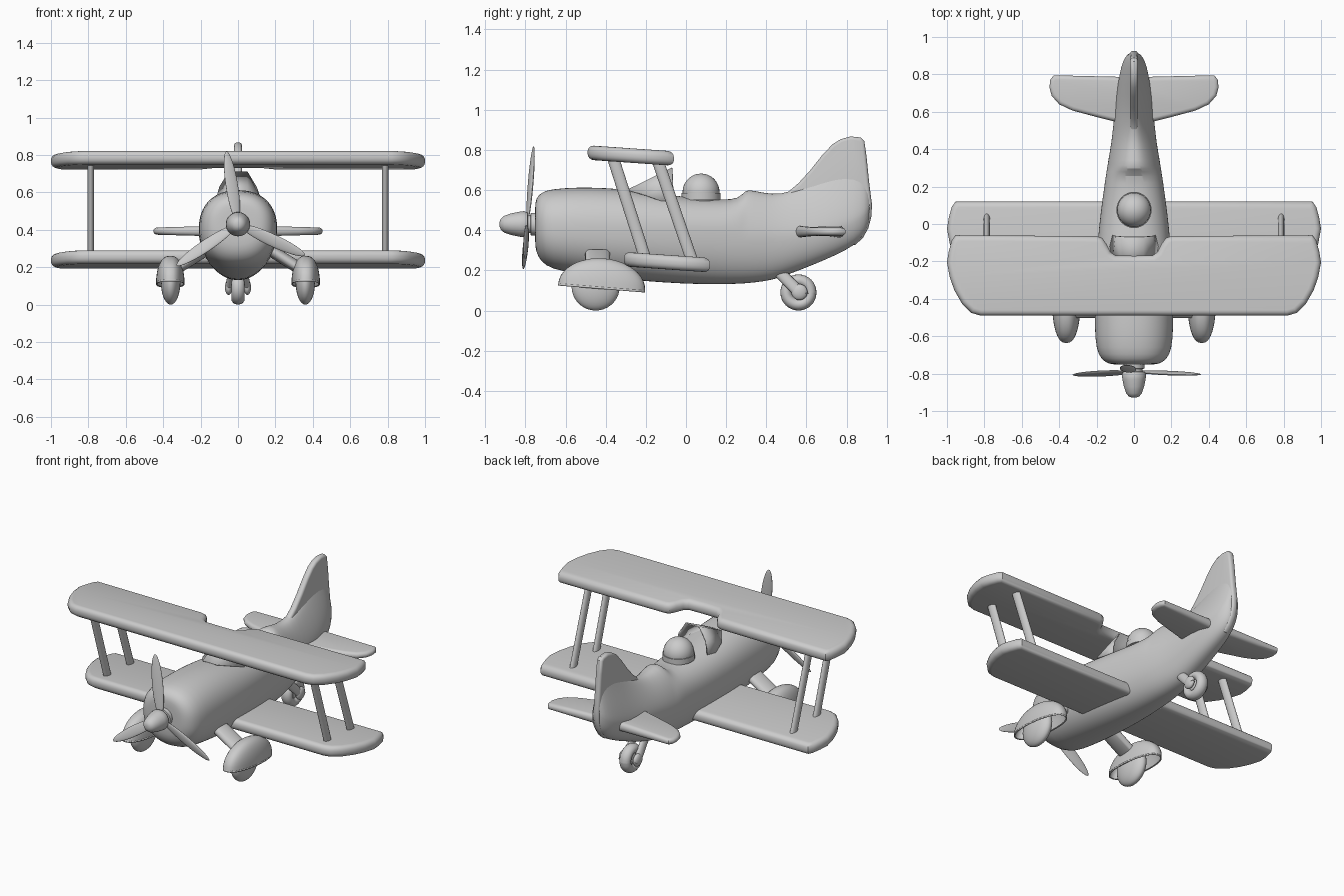
import bpy, bmesh, math
from mathutils import Matrix, Vector

if "Cube" in bpy.data.objects:
    bpy.data.objects.remove(bpy.data.objects["Cube"])


def finish(name, bm, angle=40):
    bmesh.ops.recalc_face_normals(bm, faces=bm.faces)
    me = bpy.data.meshes.new(name)
    bm.to_mesh(me)
    bm.free()
    me.shade_smooth()
    me.set_sharp_from_angle(angle=math.radians(angle))
    ob = bpy.data.objects.new(name, me)
    bpy.context.collection.objects.link(ob)
    return ob


def loft(name, rings, angle=40):
    bm = bmesh.new()
    vs = [[bm.verts.new(p) for p in r] for r in rings]
    n = len(rings[0])
    for a, b in zip(vs, vs[1:]):
        for i in range(n):
            j = (i + 1) % n
            bm.faces.new((a[i], a[j], b[j], b[i]))
    bm.faces.new(vs[0])
    bm.faces.new(vs[-1])
    return finish(name, bm, angle)


def rod(name, a, b, rx, ry, n=16):
    """Elliptical rod with horizontal end rings."""
    t = [2 * math.pi * i / n for i in range(n)]
    return loft(name, [[(p[0] + rx * math.cos(k), p[1] + ry * math.sin(k), p[2]) for k in t]
                       for p in (a, b)])


def plate(name, pts, thick, bevel, place):
    """Outline extruded to a slab with rounded rims, then placed."""
    bm = bmesh.new()
    f = bm.faces.new([bm.verts.new((u, v, -thick / 2)) for u, v in pts])
    r = bmesh.ops.extrude_face_region(bm, geom=[f])
    for v in r["geom"]:
        if isinstance(v, bmesh.types.BMVert):
            v.co.z = thick / 2
    bmesh.ops.recalc_face_normals(bm, faces=bm.faces)
    rim = [e for e in bm.edges if abs(e.verts[0].co.z - e.verts[1].co.z) < 1e-5]
    bmesh.ops.bevel(bm, geom=rim, offset=bevel, segments=4, profile=0.5,
                    affect='EDGES', clamp_overlap=False)
    for v in bm.verts:
        v.co = place(v.co.copy())
    return finish(name, bm, 35)


def mirrored(half):
    return half + [(-x, y) for x, y in reversed(half) if x > 0]


def ball(name, loc, scale, rot=None):
    bm = bmesh.new()
    bmesh.ops.create_uvsphere(bm, u_segments=32, v_segments=18, radius=1)
    m = Matrix.Translation(loc) @ (rot or Matrix()) @ Matrix.Diagonal((*scale, 1))
    bm.transform(m)
    return finish(name, bm, 60)


# Fuselage: y, half width, bottom, widest height, top, pinch of the upper half
sections = [
    (-.752, .10, .34, .43, .52, 0), (-.748, .135, .295, .43, .555, 0),
    (-.725, .175, .245, .42, .588, 0), (-.67, .203, .205, .41, .606, 0),
    (-.55, .211, .185, .405, .614, 0), (-.4, .21, .166, .40, .612, 0),
    (-.25, .206, .15, .40, .598, 0), (-.1, .195, .138, .395, .578, 0),
    (.05, .18, .131, .39, .56, 0), (.18, .162, .13, .385, .552, 0),
    (.265, .15, .133, .38, .556, 0), (.295, .145, .135, .38, .602, .25),
    (.33, .14, .138, .38, .6, .25), (.43, .122, .15, .38, .576, .3),
    (.52, .112, .183, .385, .59, .45), (.64, .1, .23, .40, .64, .65),
    (.75, .087, .277, .43, .70, .75), (.84, .07, .325, .46, .72, .8),
    (.89, .05, .375, .49, .70, .8), (.918, .025, .44, .52, .62, .6)]


def section(y, hw, zb, zm, zt, pinch, n=40, e=2 / 2.25):
    out = []
    for i in range(n):
        a = 2 * math.pi * i / n
        c, s = math.cos(a), math.sin(a)
        x = hw * math.copysign(abs(c) ** e, c) * (1 - pinch * max(s, 0))
        h = (zt - zm) if s > 0 else (zm - zb)
        out.append((x, y, zm + h * math.copysign(abs(s) ** e, s)))
    return out


body = loft("fuselage", [section(*s) for s in sections], 50)
sub = body.modifiers.new("smooth", 'SUBSURF')
sub.levels = sub.render_levels = 1

# Tail fin
fin = [(.45, .55), (.46, .572), (.51, .592), (.56, .634), (.62, .7), (.68, .776), (.73, .828),
       (.77, .853), (.82, .867), (.87, .862), (.888, .845), (.9, .76), (.912, .64), (.926, .53),
       (.924, .47), (.908, .41), (.88, .36), (.84, .325), (.7, .4)]
plate("tail_fin", fin, .042, .016, lambda p: Vector((p.z, p.x, p.y)))

# Tailplane
tail = [(0, .52), (.1, .547), (.2, .572), (.33, .607), (.4, .64), (.44, .685), (.452, .73),
        (.448, .77), (.43, .795), (.3, .792), (0, .785)]
plate("tailplane", mirrored(tail), .05, .022,
      lambda p: Vector((p.x, p.y, .393 + p.z * (1.25 - 1.1 * abs(p.x)))))

# Wings, with a rear notch in the upper one
tip = [(0, -.215), (.82, -.215), (.87, -.2), (.92, -.15), (.96, -.08), (.985, -.01), (1, .07),
       (.99, .13), (.975, .185), (.955, .215)]
notch = [(.2, .21), (.17, .2), (.145, .165), (.125, .125), (.1, .107), (0, .105)]
for name, half, yc, zc in (("upper_wing", tip + notch, -.275, .772),
                           ("lower_wing", tip + [(0, .215)], -.095, .241)):
    plate(name, mirrored(half), .072, .03,
          lambda p: Vector((p.x, p.y + yc, zc + p.z - .07 * p.y)))

for s, side in ((-1, "left"), (1, "right")):
    # Wing struts
    rod("front_strut_" + side, (s * .787, -.2, .25), (s * .787, -.365, .765), .017, .031)
    rod("rear_strut_" + side, (s * .787, .035, .235), (s * .787, -.142, .75), .017, .031)
    # Main landing gear
    rod("gear_leg_" + side, (s * .15, -.44, .305), (s * .35, -.44, .18), .06, .062, 24)
    ball("wheel_" + side, (s * .36, -.45, .12), (.052, .12, .12))
    # Wheel fairing: open lower half of a boxy ellipsoid
    bm = bmesh.new()
    bmesh.ops.create_uvsphere(bm, u_segments=40, v_segments=20, radius=1)
    bmesh.ops.bisect_plane(bm, geom=bm.verts[:] + bm.edges[:] + bm.faces[:],
                           plane_co=(0, 0, 0), plane_no=(0, 0, -1), clear_outer=True)
    for v in bm.verts:
        x, y, z = v.co
        v.co.x = math.copysign(abs(x) ** .8, x)
    bm.transform(Matrix.Translation((s * .362, -.42, .117)) @ Matrix.Rotation(-.08, 4, 'X')
                 @ Matrix.Diagonal((.076, .217, .143, 1)))
    shell = finish("wheel_fairing_" + side, bm, 50).modifiers.new("thickness", 'SOLIDIFY')
    shell.thickness = .01
    # Tail wheel fork
    rod("tail_fork_" + side, (s * .03, .44, .215), (s * .05, .57, .085), .018, .04)
    ball("fork_end_" + side, (s * .05, .565, .092), (.02, .04, .04))

# Tail wheel
R, r = .06, .03
t = [2 * math.pi * i / 32 for i in range(33)]
loft("tail_wheel", [[((r + .006) * math.sin(k), .56 + (R + r * math.cos(k)) * math.cos(a),
                      .09 + (R + r * math.cos(k)) * math.sin(a)) for k in t[:32:2]] for a in t], 50)
ball("tail_wheel_hub", (0, .56, .09), (.025, .045, .045))

# Spinner and shaft
spin = [(-.928, .012), (-.922, .028), (-.905, .042), (-.87, .054), (-.83, .062), (-.805, .065),
        (-.79, .058), (-.788, .045), (-.775, .045), (-.773, .055), (-.74, .058)]
loft("spinner", [[(q * math.cos(k), y, .43 + q * math.sin(k)) for k in t[:32]] for y, q in spin])

# Propeller blades, pitched, on a slightly tilted disc
for i, deg in enumerate((99, 214, 335)):
    rot = (Matrix.Rotation(-.08, 4, 'X') @ Matrix.Rotation(-math.radians(deg), 4, 'Y')
           @ Matrix.Translation((.205, 0, 0)) @ Matrix.Rotation(.3, 4, 'X'))
    ball(f"propeller_blade_{i + 1}", (0, -.79, .43), (.19, .01, .034), rot)

# Windshield: faceted open shell
bm = bmesh.new()
frame = [(-.115, -.06, .55), (-.1, -.065, .63), (-.05, -.07, .712), (.05, -.07, .712),
         (.1, -.065, .63), (.115, -.06, .55)]
base = [(-.13, -.12, .545), (-.115, -.2, .575), (-.05, -.29, .603), (.05, -.29, .603),
        (.115, -.2, .575), (.13, -.12, .545)]
a, b = ([bm.verts.new(p) for p in row] for row in (frame, base))
for i in range(5):
    bm.faces.new((a[i], a[i + 1], b[i + 1], b[i]))
glass = finish("windshield", bm, 15).modifiers.new("thickness", 'SOLIDIFY')
glass.thickness = .008

# Pilot: helmeted head and collar
ball("pilot_head", (0, .075, .59), (.09, .092, .092))
rod("helmet_band", (0, .075, .55), (0, .075, .585), .094, .097, 32)
